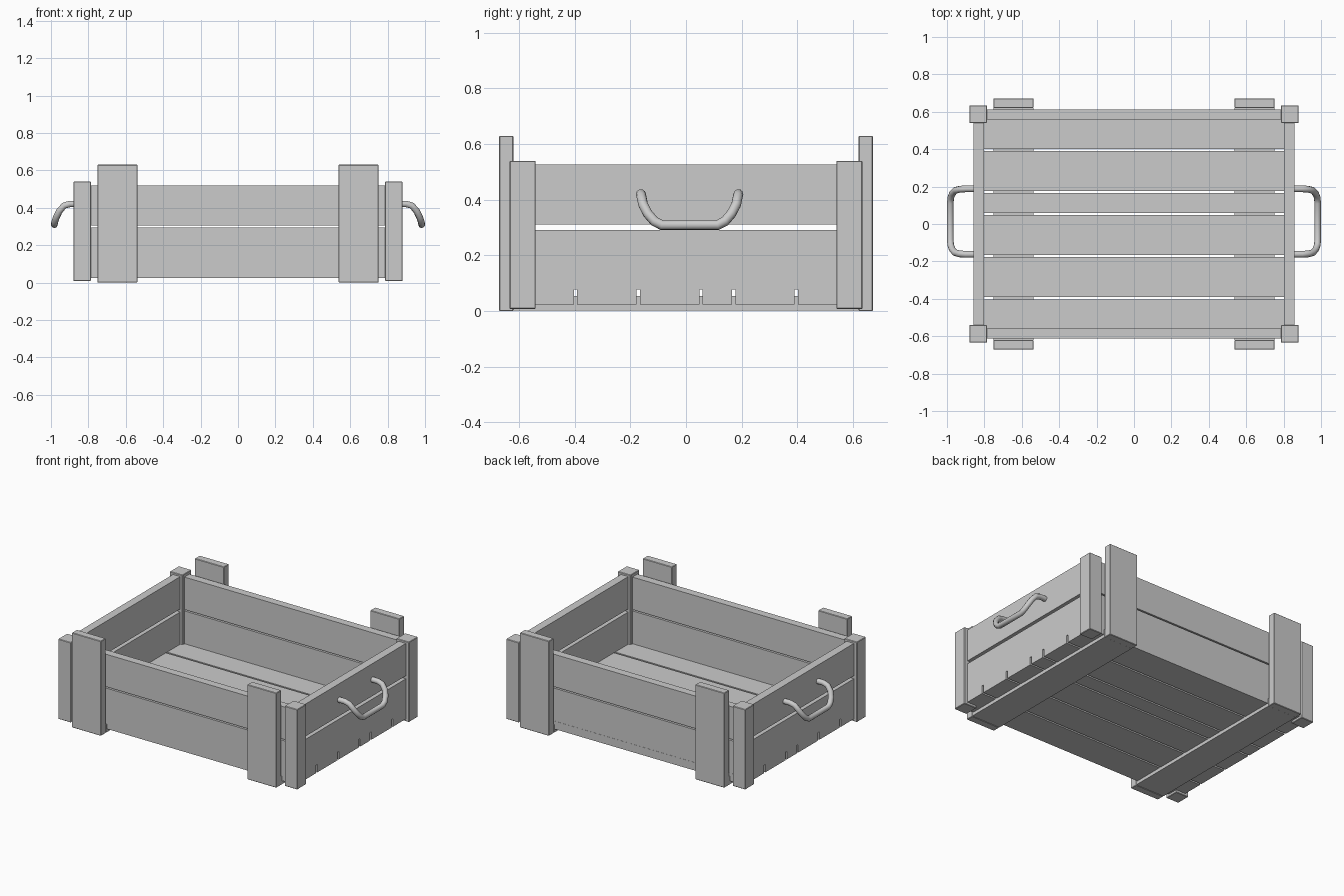
import bpy
import bmesh
from mathutils import Vector

cube = bpy.data.objects.get("Cube")
if cube:
    bpy.data.objects.remove(cube, do_unlink=True)

# One plain grey for everything
GREY = (0.6, 0.6, 0.6, 1.0)
grey = bpy.data.materials.new("light grey")
grey.use_nodes = True
grey.diffuse_color = GREY
grey.node_tree.nodes["Principled BSDF"].inputs["Base Color"].default_value = GREY


def board(name, xs, ys, zs, bevel=0.0):
    """Box spanning the given (low, high) ranges."""
    lo, hi = (Vector(c) for c in zip(sorted(xs), sorted(ys), sorted(zs)))
    bm = bmesh.new()
    bmesh.ops.create_cube(bm, size=1)
    bmesh.ops.scale(bm, vec=hi - lo, verts=bm.verts)
    bmesh.ops.translate(bm, vec=(lo + hi) / 2, verts=bm.verts)
    mesh = bpy.data.meshes.new(name)
    bm.to_mesh(mesh)
    bm.free()
    mesh.materials.append(grey)
    obj = bpy.data.objects.new(name, mesh)
    bpy.context.collection.objects.link(obj)
    if bevel:
        mod = obj.modifiers.new("soft edges", "BEVEL")
        mod.width = bevel
        mod.segments = 1
    return obj


def handle(name, side):
    """Drooping bent-tube handle, symmetric about its own middle."""
    half = [(0.84, 0.175, 0.42), (0.90, 0.175, 0.42), (0.93, 0.173, 0.411),
            (0.955, 0.167, 0.382), (0.971, 0.15, 0.35),
            (0.98, 0.127, 0.323), (0.982, 0.1, 0.309)]
    path = half + [(x, -y, z) for x, y, z in reversed(half)]
    curve = bpy.data.curves.new(name, "CURVE")
    curve.dimensions = "3D"
    curve.bevel_depth = 0.018
    curve.bevel_resolution = 3
    curve.use_fill_caps = True
    spline = curve.splines.new("POLY")
    spline.points.add(len(path) - 1)
    for point, (x, y, z) in zip(spline.points, path):
        point.co = (side * x, y + 0.013, z, 1)
        point.radius = 1
    spline.use_smooth = True
    curve.materials.append(grey)
    obj = bpy.data.objects.new(name, curve)
    bpy.context.collection.objects.link(obj)


# Floor boards, reaching the outer faces of the walls
gaps = [-0.397, -0.171, 0.054, 0.171, 0.396]
starts = [-0.61] + [g + 0.006 for g in gaps]
ends = [g - 0.006 for g in gaps] + [0.613]
for i, ys in enumerate(zip(starts, ends), 1):
    board(f"floor_board_{i}", (-0.857, 0.857), ys, (0.024, 0.077))

# Front and back walls
for label, s in (("front", -1), ("back", 1)):
    ys = (s * 0.56, s * 0.612)
    board(f"{label}_lower_board", (-0.805, 0.805), ys, (0.077, 0.295))
    board(f"{label}_upper_board", (-0.805, 0.805), ys, (0.304, 0.52))

# End walls, corner posts, upright slats, runners and handles
for label, s in (("right", -1), ("left", 1)):
    xs = (s * 0.803, s * 0.857)
    board(f"{label}_lower_board", xs, (-0.56, 0.56), (0.077, 0.291))
    board(f"{label}_upper_board", xs, (-0.56, 0.56), (0.311, 0.526))
    slat_x = (s * 0.538, s * 0.752)
    board(f"{label}_runner", slat_x, (-0.62, 0.62), (0.002, 0.055))
    for end, t in (("front", -1), ("back", 1)):
        board(f"{end}_{label}_post", (s * 0.786, s * 0.88),
              (t * 0.54, t * 0.634), (0.008, 0.54), 0.003)
        board(f"{end}_{label}_slat", slat_x,
              (t * 0.62, t * 0.672), (0, 0.63), 0.003)
    handle(f"{label}_handle", s)
